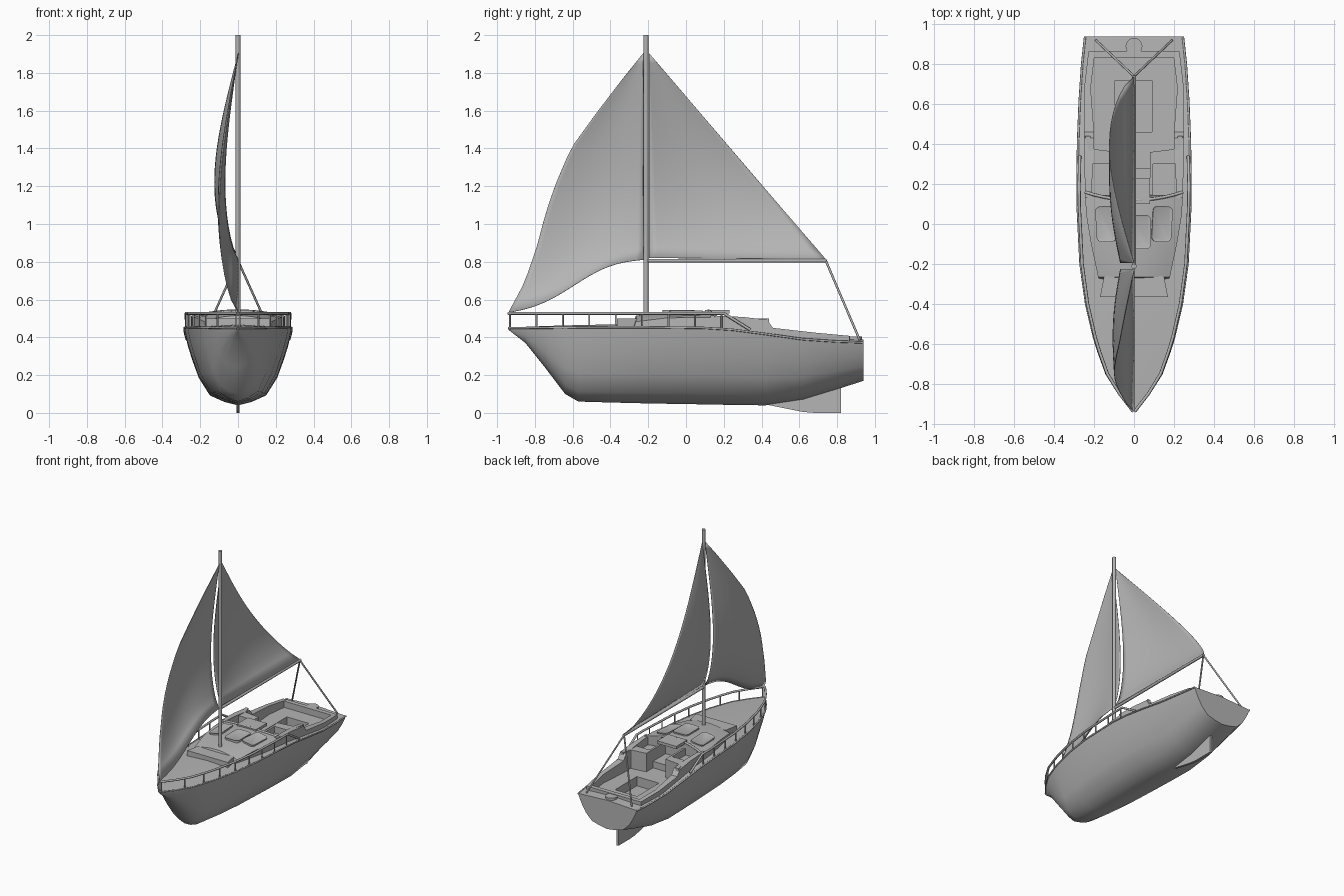
import bpy, bmesh
from math import sin, pi, radians
from mathutils import Vector

if "Cube" in bpy.data.objects:
    bpy.data.objects.remove(bpy.data.objects["Cube"], do_unlink=True)

GREY = (.46, .46, .46, 1)
paint = bpy.data.materials.new("plain grey")
paint.use_nodes = True
paint.diffuse_color = GREY
paint.node_tree.nodes["Principled BSDF"].inputs["Base Color"].default_value = GREY


def activate(obj):
    bpy.ops.object.select_all(action='DESELECT')
    obj.select_set(True)
    bpy.context.view_layer.objects.active = obj


def finish(name, bm, angle=30):
    bmesh.ops.recalc_face_normals(bm, faces=bm.faces)
    mesh = bpy.data.meshes.new(name)
    bm.to_mesh(mesh)
    bm.free()
    obj = bpy.data.objects.new(name, mesh)
    bpy.context.collection.objects.link(obj)
    mesh.materials.append(paint)
    activate(obj)
    bpy.ops.object.shade_smooth_by_angle(angle=radians(angle))
    return obj


def loft(name, rings, angle=30):
    """Bridge closed rings of points and cap both ends."""
    bm = bmesh.new()
    rows = [[bm.verts.new(p) for p in ring] for ring in rings]
    n = len(rows[0])
    for a, b in zip(rows, rows[1:]):
        for i in range(n):
            j = (i + 1) % n
            bm.faces.new((a[i], a[j], b[j], b[i]))
    bm.faces.new(rows[0])
    bm.faces.new(rows[-1])
    return finish(name, bm, angle)


def box(name, x, y, z):
    return loft(name, [[(x[0], v, z[0]), (x[1], v, z[0]), (x[1], v, z[1]), (x[0], v, z[1])] for v in y])


def prism(name, outline, z):
    return loft(name, [[(x, y, h) for x, y in outline] for h in z])


def tube(name, points, radius):
    data = bpy.data.curves.new(name, 'CURVE')
    data.dimensions = '3D'
    data.bevel_depth = radius
    data.bevel_resolution = 2
    data.use_fill_caps = True
    spline = data.splines.new('POLY')
    spline.points.add(len(points) - 1)
    for p, co in zip(spline.points, points):
        p.co = (*co, 1)
    obj = bpy.data.objects.new(name, data)
    bpy.context.collection.objects.link(obj)
    data.materials.append(paint)
    activate(obj)
    bpy.ops.object.convert(target='MESH')
    obj = bpy.context.object
    bpy.ops.object.shade_smooth_by_angle(angle=radians(50))
    return obj


def lerp_table(table, t):
    """Linear lookup: the first column is the key."""
    for a, b in zip(table, table[1:]):
        if t <= b[0]:
            f = (t - a[0]) / (b[0] - a[0])
            return [p + (q - p) * f for p, q in zip(a, b)]
    return list(table[-1])


def cut(target, cutter):
    mod = target.modifiers.new("opening", 'BOOLEAN')
    mod.operation = 'DIFFERENCE'
    mod.solver = 'EXACT'
    mod.object = cutter
    activate(target)
    bpy.ops.object.modifier_apply(modifier=mod.name)
    bpy.data.objects.remove(cutter, do_unlink=True)


# Hull stations: y, half width, sheer height, keel height
STATIONS = [(-.94, .003, .452, .44), (-.85, .075, .452, .37), (-.75, .138, .453, .245),
            (-.64, .178, .454, .1), (-.57, .2, .455, .06), (-.4, .24, .456, .055),
            (-.2, .268, .456, .05), (.1, .283, .452, .045), (.25, .283, .442, .042),
            (.42, .28, .42, .04), (.62, .272, .392, .07), (.8, .26, .38, .125), (.94, .245, .375, .17)]
SECTION = [(1, 1), (.95, .83), (.865, .63), (.74, .38), (.53, .136), (.25, .045)]


def hull_ring(y, w, top, keel):
    side = [(w * a, y, keel + (top - keel) * b) for a, b in SECTION]
    other = [(-x, v, z) for x, v, z in reversed(side)]
    return side + [(0, y, keel)] + other + [(0, y, top + .05 * w)]


hull = loft("hull", [hull_ring(*s) for s in STATIONS], 35)

# Cockpit opening and the well in its floor
INNER = [(.13, .215), (.3, .205), (.45, .2), (.68, .217), (.84, .2)]
right_edge = [(x, y) for y, x in INNER]
cut(hull, prism("cockpit_cutter", right_edge + [(-x, y) for x, y in reversed(right_edge)], (.36, .8)))
cut(hull, box("well_cutter", (-.095, .09), (.46, .72), (.29, .8)))
activate(hull)
bpy.ops.object.shade_smooth_by_angle(angle=radians(35))

# Skeg under the stern
skeg_side = [(.42, .045), (.62, .005), (.68, 0), (.82, 0), (.82, .15), (.6, .1)]
loft("skeg", [[(x, y, z) for y, z in skeg_side] for x in (-.009, .009)])

# Cabin: arched roof with a raked front and a bowed rear edge
ROOF = [(-.285, .165, .46), (-.265, .18, .515), (-.1, .215, .535), (.05, .24, .537), (.14, .245, .537)]
STEPS = 10


def roof_ring(y, w, crown):
    rear = y > .1
    top = []
    for i in range(STEPS + 1):
        u = 2 * i / STEPS - 1
        bow = (.04 * u * u - .02) if rear else 0
        top.append((w * u, y + bow, crown - .032 * u * u))
    return top + [(x, v, .4) for x, v, _ in reversed(top)]


loft("cabin", [roof_ring(*s) for s in ROOF], 25)
prism("cabin_front_step", [(-.17, -.365), (.17, -.365), (.15, -.26), (-.15, -.26)], (.44, .5))
lip = [Vector(p) + Vector((0, 0, .003)) for p in roof_ring(*ROOF[-1])[:STEPS + 1]]
tube("roof_rear_lip", lip, .008)


# Roof hatches: rounded plates with a recessed panel
def hatch(name, x, y, z, size, tilt):
    bm = bmesh.new()
    bmesh.ops.create_cube(bm, size=1)
    bmesh.ops.scale(bm, vec=(*size, .018), verts=bm.verts)
    upright = [e for e in bm.edges if abs(e.verts[0].co.z - e.verts[1].co.z) > .01]
    bmesh.ops.bevel(bm, geom=upright, offset=.025, segments=4, affect='EDGES', profile=.5)
    top = [f for f in bm.faces if f.normal.z > .9]
    bmesh.ops.inset_region(bm, faces=top, thickness=.01, depth=-.004)
    obj = finish(name, bm)
    obj.location = (x, y, z)
    obj.rotation_euler = (0, tilt, -tilt / 3)


hatch("middle_hatch", .025, -.04, .537, (.12, .17), 0)
hatch("left_hatch", .14, 0, .525, (.1, .18), .17)
hatch("right_hatch", -.14, 0, .525, (.1, .18), -.17)
box("companion_slide", (-.08, .08), (.1, .23), (.525, .546))

# Coaming, seats and low bulkheads on both sides of the cockpit
COAMING = [(.13, .215, .245, .515), (.3, .205, .248, .508), (.43, .2, .25, .493), (.46, .2, .25, .45),
           (.68, .217, .25, .425), (.865, .195, .228, .408)]
for side, s in (("left", 1), ("right", -1)):
    loft(side + "_coaming", [[(s * a, y, .35), (s * b, y, .35), (s * b, y, z), (s * a, y, z)]
                             for y, a, b, z in COAMING])
    box(side + "_seat", (s * .085, s * .215), (.12, .32), (.35, .45))
    wall = [(.08, .3), (.21, .3), (.245, .44), (.22, .44), (.2, .375), (.08, .36)]
    prism(side + "_bulkhead", [(s * x, y) for x, y in wall], (.35, .5))
    box(side + "_seat_wall", (s * .08, s * .095), (.12, .32), (.35, .5))
box("companion_step", (-.08, .08), (.12, .28), (.35, .41))
box("stern_coaming", (-.2, .2), (.835, .868), (.35, .408))

# Round pad on the stern deck
pad = [(.042 * sin(a * pi / 8), .89 + .042 * sin(a * pi / 8 + pi / 2)) for a in range(16)]
prism("stern_pad", pad, (.37, .404))


# Guard rails, posts and rubbing strakes follow the sheer
def sheer(y, lift, scale=1):
    _, w, z, _ = lerp_table(STATIONS, y)
    return w * scale, y, z + lift


for side, s in (("left", 1), ("right", -1)):
    def flip(points):
        return [(s * x, y, z) for x, y, z in points]
    line = [st[0] for st in STATIONS]
    tube(side + "_rub_strake", flip([sheer(y, -.002) for y in line]), .006)
    rail = [(sheer(y, 0, .97)[0], y, .527) for y in line if y < .2] + [(.275, .2, .527), (.272, .34, .44)]
    tube(side + "_guard_rail", flip(rail), .008)
    for i in range(9):
        x, y, z = sheer(-.932 + .14 * i, 0, .97)
        tube(side + "_rail_post", flip([(x, y, z - .01), (x, y, .527)]), .005)

# Mast, boom and backstays
tube("mast", [(0, -.212, .48), (0, -.212, 2)], .0135)
tube("boom", [(0, -.212, .806), (0, .745, .806)], .01)
for side, s in (("left", 1), ("right", -1)):
    tube(side + "_backstay", [(0, .74, .806), (s * .19, .92, .385)], .006)


# Sails: ruled between two edges with the belly blown to the right
def sail(name, first, second, belly, foot):
    bm = bmesh.new()
    n = 20
    grid = []
    for j in range(n + 1):
        v = j / n
        a, b = Vector(first(v)), Vector(second(v))
        grid.append([])
        for i in range(n + 1):
            u = i / n
            y, z = a.lerp(b, u)
            z += foot(u) * (1 - v) ** 3
            x = -sin(pi * v ** .7) * belly(u)
            grid[-1].append(bm.verts.new((x, y, z)))
    for a, b in zip(grid, grid[1:]):
        for i in range(n):
            bm.faces.new((a[i], a[i + 1], b[i + 1], b[i]))
    bmesh.ops.remove_doubles(bm, verts=bm.verts, dist=.0005)
    obj = finish(name, bm, 60)
    obj.modifiers.new("cloth", 'SOLIDIFY').thickness = .003


sail("main_sail", lambda v: (-.196, .82 + 1.085 * v), lambda v: (.74 - .936 * v, .812 + 1.093 * v),
     lambda u: .07 + .055 * u + .02 * sin(pi * u), lambda u: 0)

# Forward edge of the jib: height, y
LUFF = [(.53, -.94), (.69, -.855), (.88, -.79), (1.05, -.745), (1.2, -.695), (1.4, -.61),
        (1.58, -.48), (1.77, -.335), (1.905, -.226)]


def luff(v):
    z = .53 + 1.375 * v
    return lerp_table(LUFF, z)[1], z


sail("jib", luff, lambda v: (-.226, .81 + 1.095 * v),
     lambda u: .1 - .03 * u + .02 * sin(pi * u), lambda u: .01 * sin(pi * u) - .028 * sin(2 * pi * u))
